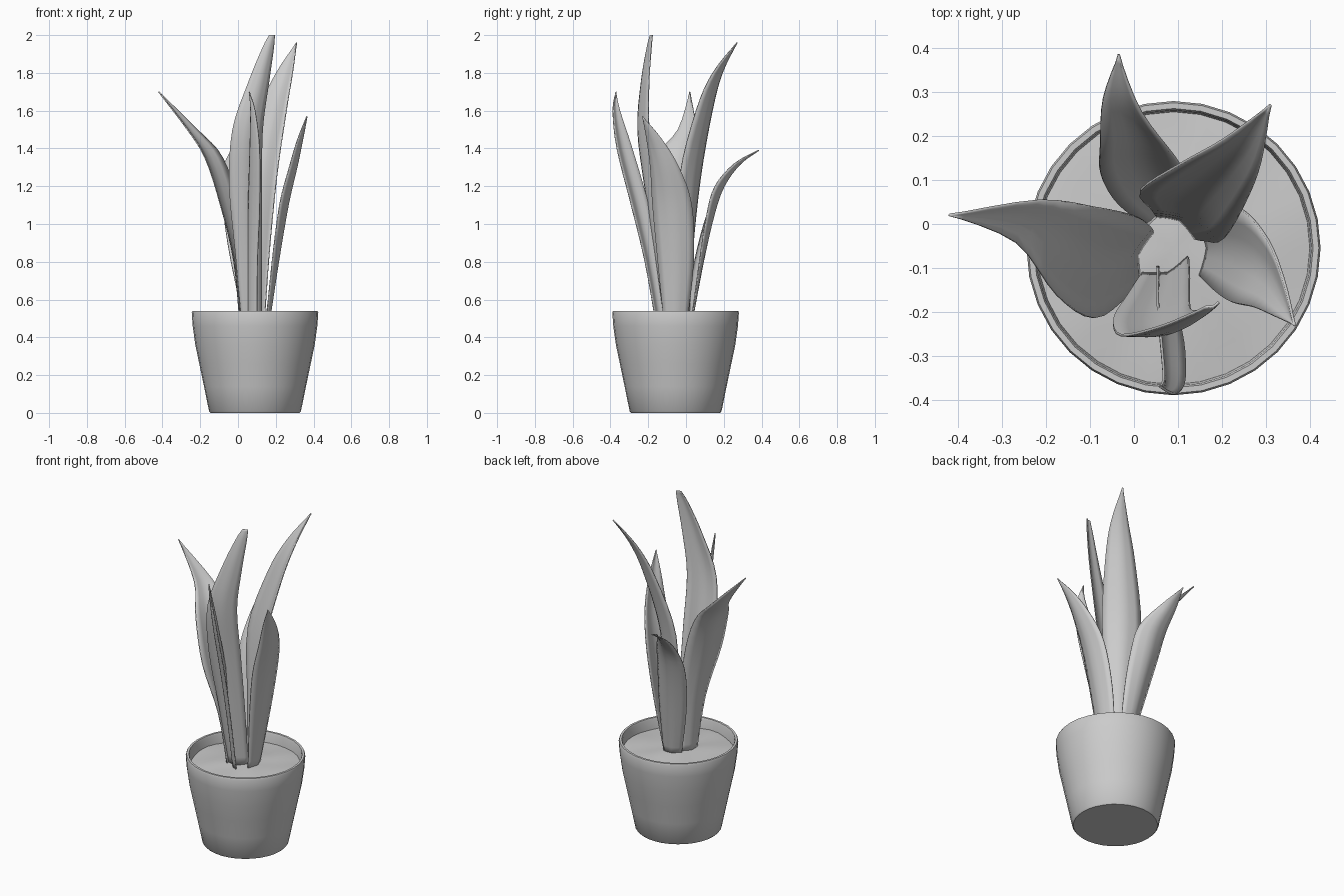
import bpy, bmesh, math
from mathutils import Vector

cube = bpy.data.objects.get("Cube")
if cube:
    bpy.data.objects.remove(cube, do_unlink=True)

grey = bpy.data.materials.new("plain grey")
grey.use_nodes = True
grey.diffuse_color = (0.6, 0.6, 0.6, 1)
grey.node_tree.nodes["Principled BSDF"].inputs["Base Color"].default_value = grey.diffuse_color

AXIS = Vector((0.09, -0.055, 0))


def finish(name, bm, angle):
    """Turn a bmesh into a smooth shaded object with the grey material."""
    bmesh.ops.recalc_face_normals(bm, faces=bm.faces)
    mesh = bpy.data.meshes.new(name)
    bm.to_mesh(mesh)
    bm.free()
    obj = bpy.data.objects.new(name, mesh)
    bpy.context.collection.objects.link(obj)
    mesh.materials.append(grey)
    bpy.ops.object.select_all(action="DESELECT")
    obj.select_set(True)
    bpy.context.view_layer.objects.active = obj
    bpy.ops.object.shade_smooth_by_angle(angle=math.radians(angle))
    return obj


def lathe(profile, steps=32):
    """Spin (radius, height) points round the pot axis."""
    bm = bmesh.new()
    verts = [bm.verts.new(AXIS + Vector((r, 0, z))) for r, z in profile]
    edges = [bm.edges.new(pair) for pair in zip(verts, verts[1:])]
    bmesh.ops.spin(bm, geom=verts + edges, cent=AXIS, axis=(0, 0, 1),
                   angle=math.tau, steps=steps, use_merge=True)
    bmesh.ops.remove_doubles(bm, verts=bm.verts, dist=0.0005)
    return bm


def smooth_path(points, t):
    """Catmull-Rom interpolation of station tuples."""
    i = min(int(t), len(points) - 2)
    f = t - i
    p0, p1 = points[max(i - 1, 0)], points[i]
    p2, p3 = points[i + 1], points[min(i + 2, len(points) - 1)]
    return [0.5 * (2 * b + (c - a) * f + (2 * a - 5 * b + 4 * c - d) * f * f
                   + (3 * b - a - 3 * c + d) * f ** 3)
            for a, b, c, d in zip(p0, p1, p2, p3)]


def leaf(name, turns, cup, stations, across=6, per=4):
    """Cupped blade through (x, y, z, half width) stations, twisting between two turns."""
    lean = Vector(stations[-1][:3]) - Vector(stations[0][:3])
    count = (len(stations) - 1) * per
    bm = bmesh.new()
    rows = []
    for k in range(count + 1):
        turn = math.radians(turns[0] + (turns[1] - turns[0]) * k / count)
        side = Vector((math.cos(turn), math.sin(turn), 0))
        out = Vector((-side.y, side.x, 0))
        if out.dot(lean) < 0:
            out.negate()
        x, y, z, half = smooth_path(stations, k / per)
        half = max(half, 0.002)
        row = []
        for j in range(across + 1):
            s = 2 * j / across - 1
            fold = cup * half * (0.5 - abs(s) ** 1.3)
            row.append(bm.verts.new(Vector((x, y, z)) + side * half * s + out * fold))
        rows.append(row)
    for a, b in zip(rows, rows[1:]):
        for j in range(across):
            bm.faces.new((a[j], a[j + 1], b[j + 1], b[j]))
    obj = finish(name, bm, 60)
    solid = obj.modifiers.new("thickness", "SOLIDIFY")
    solid.thickness = 0.006
    solid.offset = 0


# Pot: tapered wall, rounded rim, inner wall
finish("pot", lathe([
    (0, 0), (0.236, 0), (0.243, 0.008), (0.27, 0.14), (0.295, 0.26), (0.316, 0.36),
    (0.33, 0.46), (0.335, 0.53), (0.331, 0.54), (0.318, 0.54), (0.314, 0.53), (0.308, 0.44)]), 40)

# Soil: gently uneven mound
soil = lathe([(0, 0.495), (0.08, 0.492), (0.17, 0.485), (0.25, 0.48), (0.311, 0.475)])
for v in soil.verts:
    v.co.z += 0.005 * math.sin(23 * v.co.x) * math.cos(19 * v.co.y)
finish("soil", soil, 40)

# Leaves
leaf("right_leaf", (75, 58), 0.35, [
    (0.02, -0.07, 0.47, 0.055), (-0.005, -0.08, 0.8, 0.085), (-0.065, -0.09, 1.1, 0.125),
    (-0.145, -0.055, 1.35, 0.11), (-0.25, 0.01, 1.5, 0.055), (-0.42, 0.02, 1.7, 0)])
leaf("front_leaf", (-55, -60), 0.45, [
    (0.07, -0.13, 0.47, 0.04), (0.07, -0.185, 0.8, 0.045), (0.075, -0.25, 1.1, 0.055),
    (0.08, -0.33, 1.4, 0.048), (0.075, -0.37, 1.6, 0.022), (0.06, -0.37, 1.7, 0)])
leaf("tall_leaf", (20, 20), 0.35, [
    (0.075, -0.1, 0.47, 0.055), (0.06, -0.15, 0.85, 0.075), (0.045, -0.2, 1.2, 0.092),
    (0.055, -0.238, 1.5, 0.085), (0.112, -0.225, 1.75, 0.058), (0.16, -0.2, 1.93, 0.032),
    (0.18, -0.185, 2, 0.015)])
leaf("back_left_leaf", (-30, -30), 0.38, [
    (0.1, 0, 0.47, 0.05), (0.11, 0.01, 0.85, 0.072), (0.12, 0.04, 1.25, 0.11),
    (0.19, 0.11, 1.6, 0.085), (0.25, 0.175, 1.8, 0.05), (0.31, 0.27, 1.96, 0)])
leaf("left_leaf", (92, 68), 0.3, [
    (0.155, -0.055, 0.47, 0.06), (0.2, -0.055, 0.8, 0.095), (0.25, -0.075, 1.1, 0.105),
    (0.3, -0.115, 1.3, 0.078), (0.335, -0.17, 1.45, 0.042), (0.365, -0.23, 1.57, 0)])
leaf("back_leaf", (18, -28), 0.4, [
    (0.08, 0.02, 0.47, 0.05), (0.045, 0.075, 0.8, 0.085), (0.02, 0.13, 1.05, 0.095),
    (0.01, 0.185, 1.2, 0.085), (-0.025, 0.28, 1.32, 0.045), (-0.035, 0.385, 1.39, 0)])
